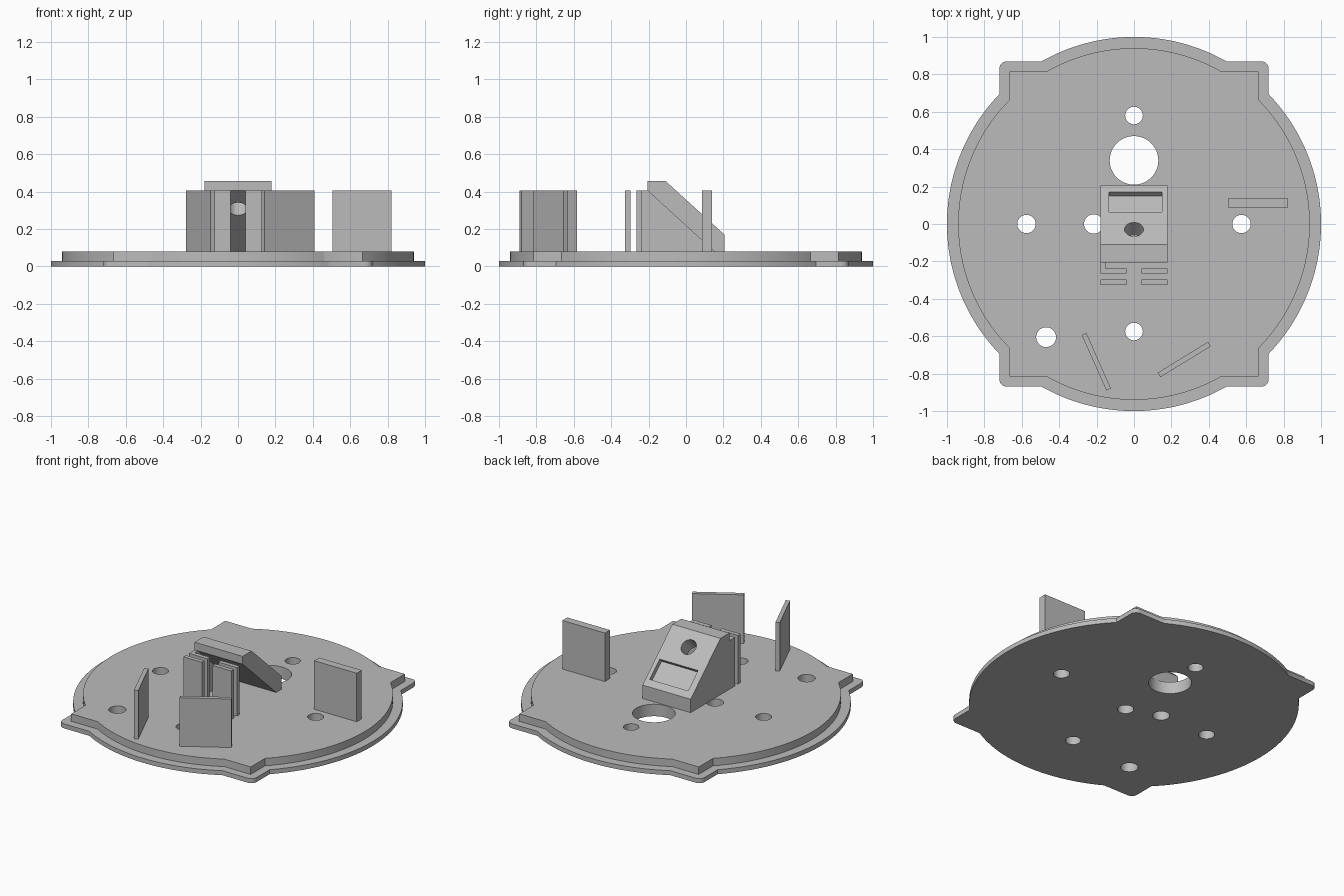
import bpy, bmesh
from math import atan2, cos, sin, pi, sqrt, radians, hypot
from mathutils import Matrix, Vector

if "Cube" in bpy.data.objects:
    bpy.data.objects.remove(bpy.data.objects["Cube"])

grey = bpy.data.materials.new("plain grey")
grey.use_nodes = True
colour = (0.5, 0.5, 0.5, 1)
grey.diffuse_color = colour
grey.node_tree.nodes["Principled BSDF"].inputs["Base Color"].default_value = colour

FLOOR, TOP = 0.08, 0.405


def finish(name, bm):
    bmesh.ops.recalc_face_normals(bm, faces=bm.faces)
    mesh = bpy.data.meshes.new(name)
    bm.to_mesh(mesh)
    bm.free()
    mesh.materials.append(grey)
    ob = bpy.data.objects.new(name, mesh)
    bpy.context.collection.objects.link(ob)
    return ob


def prism(name, points, offset):
    """Extrude a closed outline of 3D points along an offset."""
    bm = bmesh.new()
    face = bm.faces.new([bm.verts.new(p) for p in points])
    new = bmesh.ops.extrude_face_region(bm, geom=[face])["geom"]
    bmesh.ops.translate(bm, vec=offset, verts=[v for v in new if isinstance(v, bmesh.types.BMVert)])
    return finish(name, bm)


def box(name, x0, x1, y0, y1, z0=FLOOR, z1=TOP):
    return prism(name, [(x0, y0, z0), (x1, y0, z0), (x1, y1, z0), (x0, y1, z0)], (0, 0, z1 - z0))


def cylinder(name, radius, depth, matrix):
    bm = bmesh.new()
    bmesh.ops.create_cone(bm, cap_ends=True, segments=48, radius1=radius, radius2=radius,
                          depth=depth, matrix=matrix)
    return finish(name, bm)


def cut(ob, cutter):
    mod = ob.modifiers.new("cut", 'BOOLEAN')
    mod.operation, mod.solver, mod.object = 'DIFFERENCE', 'EXACT', cutter
    bpy.context.view_layer.objects.active = ob
    bpy.ops.object.modifier_apply(modifier=mod.name)
    bpy.data.objects.remove(cutter)


def smooth(ob):
    bpy.ops.object.select_all(action='DESELECT')
    ob.select_set(True)
    bpy.context.view_layer.objects.active = ob
    bpy.ops.object.shade_smooth_by_angle(angle=radians(30))


def disc_outline(r, tx, ty, fillet, steps=28):
    """Circle with four square corner tabs reaching (tx, ty)."""
    low, high = atan2(sqrt(r * r - tx * tx), tx), atan2(ty, sqrt(r * r - ty * ty))
    quad = [(r * cos(low * i / steps), r * sin(low * i / steps)) for i in range(steps + 1)]
    if fillet:
        quad += [(tx - fillet + fillet * cos(a), ty - fillet + fillet * sin(a))
                 for a in (pi / 2 * i / 6 for i in range(7))]
    else:
        quad.append((tx, ty))
    quad += [(r * cos(a), r * sin(a))
             for a in (high + (pi / 2 - high) * i / steps for i in range(steps + 1))]
    left = [(-x, y) for x, y in reversed(quad[:-1])]
    half = quad + left
    return half + [(-x, -y) for x, y in half[1:-1]]


# Stepped round base
flange = prism("base_flange", [(x, y, 0) for x, y in disc_outline(1, 0.72, 0.87, 0.04)], (0, 0, 0.03))
plate = prism("base_plate", [(x, y, 0.03) for x, y in disc_outline(0.94, 0.665, 0.815, 0)],
              (0, 0, FLOOR - 0.03))

# Through holes
holes = [(0, 0.34, 0.13), (0, 0.58, 0.047), (-0.575, 0, 0.049), (0.575, 0, 0.049),
         (0, -0.575, 0.047), (-0.215, 0, 0.052), (-0.47, -0.605, 0.053), (0, -0.08, 0.05)]
for part in (flange, plate):
    for x, y, r in holes:
        cut(part, cylinder("hole_cutter", r, 0.4, Matrix.Translation((x, y, 0))))
    smooth(part)

# Sloped sensor block
W = 0.178
profile = [(-0.205, 0.457), (-0.11, 0.457), (0.205, 0.17), (0.205, FLOOR), (0.15, FLOOR), (-0.205, 0.405)]
block = prism("sloped_block", [(-W, y, z) for y, z in profile], (2 * W, 0, 0))

# Slanted bore through the slope
normal = Vector((0, 0.287, 0.315)).normalized()
down = Vector((0, 0.315, -0.287)).normalized()
tilt = normal.to_track_quat('Z', 'Y').to_matrix().to_4x4()
cut(block, cylinder("bore_cutter", 0.05, 0.3, Matrix.Translation((0, -0.065, 0.343)) @ tilt))

# Shallow pocket near the foot of the slope
upper = Vector((-0.135, 0.065, 0.2975)) - normal * 0.03
run = down * (0.105 / down.y)
side = Vector((0.285, 0, 0))
cut(block, prism("pocket_cutter", [upper, upper + side, upper + side + run, upper + run], normal * 0.08))
smooth(block)

# Wall closing the right side under the slope
wall = [(-0.265, FLOOR), (0.15, FLOOR), (-0.205, TOP), (-0.265, TOP)]
prism("side_wall", [(-W, y, z) for y, z in wall], (0.025, 0, 0))

# Paired guide strips forming slots
for row, y in (("inner", -0.265), ("outer", -0.325)):
    box(row + "_right_strip", -W, -0.04, y, y + 0.028)
    box(row + "_left_strip", 0.04, W, y, y + 0.028)

# Upright panels around the base
box("left_panel", 0.505, 0.82, 0.085, 0.138)


def panel(name, a, b, thick):
    a, b = Vector((*a, FLOOR)), Vector((*b, FLOOR))
    d = b - a
    n = Vector((-d.y, d.x, 0)) / hypot(d.x, d.y) * thick / 2
    prism(name, [a - n, b - n, b + n, a + n], (0, 0, TOP - FLOOR))


panel("front_right_panel", (-0.267, -0.588), (-0.136, -0.884), 0.027)
panel("front_left_panel", (0.134, -0.807), (0.403, -0.642), 0.028)
